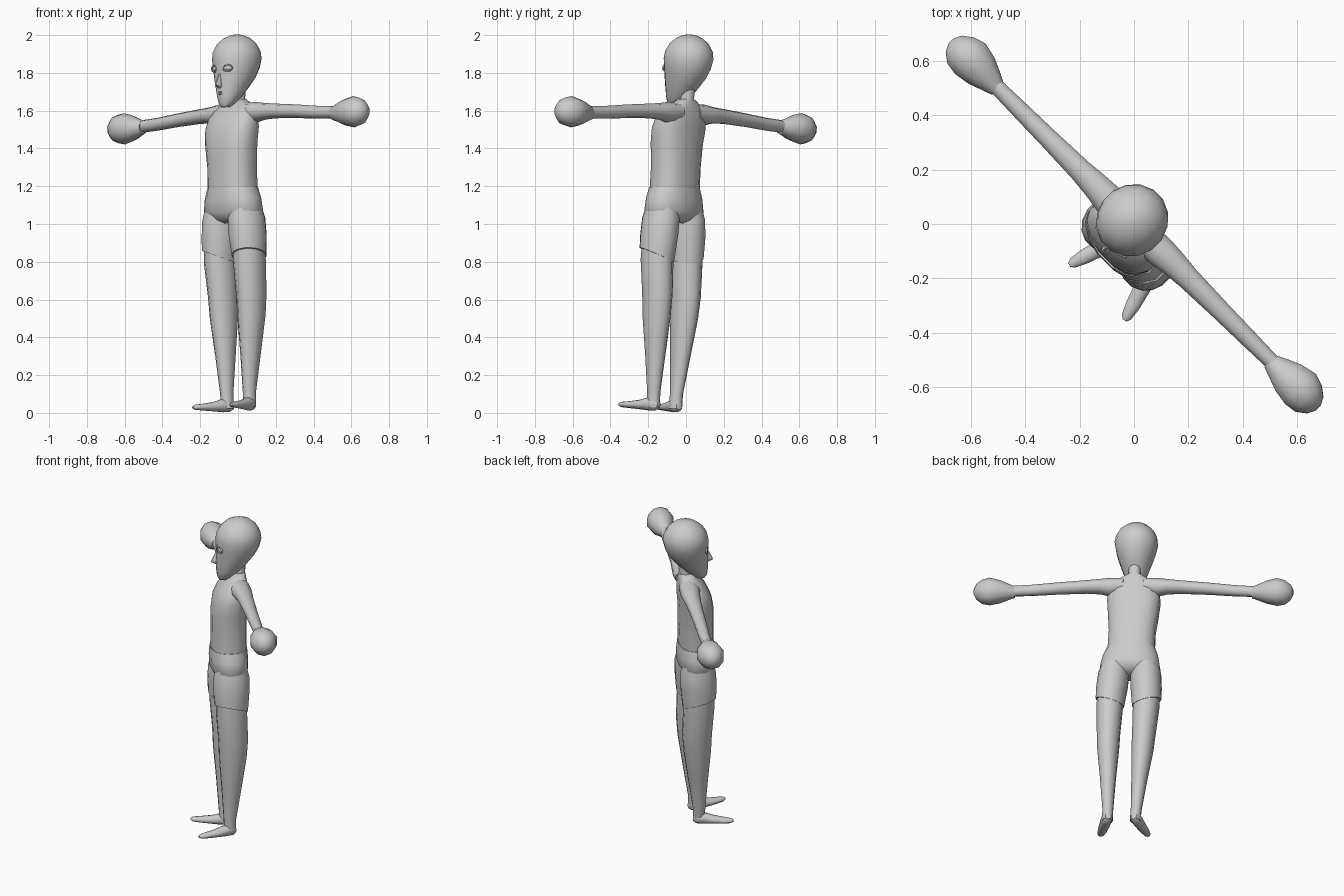
import bpy, bmesh, math
from mathutils import Matrix, Vector

cube = bpy.data.objects.get("Cube")
if cube:
    bpy.data.objects.remove(cube, do_unlink=True)

grey = bpy.data.materials.new("plain grey")
grey.use_nodes = True
GREY = (0.6, 0.6, 0.6, 1)
grey.diffuse_color = GREY
grey.node_tree.nodes["Principled BSDF"].inputs["Base Color"].default_value = GREY

# The figure is turned 45 degrees and leans slightly to one side about the shoulders
POSE = (Matrix.Translation((0, 0, 1.604)) @ Matrix.Rotation(math.radians(-45), 4, 'Z')
        @ Matrix.Rotation(math.radians(-3), 4, 'Y') @ Matrix.Translation((0, 0, -1.6)))
X, Y, Z = Vector((1, 0, 0)), Vector((0, 1, 0)), Vector((0, 0, 1))


def finish(name, bm, mirror=False):
    bmesh.ops.recalc_face_normals(bm, faces=bm.faces)
    mesh = bpy.data.meshes.new(name)
    bm.to_mesh(mesh)
    bm.free()
    mesh.materials.append(grey)
    obj = bpy.data.objects.new(name, mesh)
    bpy.context.collection.objects.link(obj)
    obj.matrix_world = POSE
    if mirror:
        obj.modifiers.new("both sides", 'MIRROR').use_mirror_merge = False
    bpy.ops.object.select_all(action='DESELECT')
    obj.select_set(True)
    bpy.context.view_layer.objects.active = obj
    bpy.ops.object.shade_smooth_by_angle(angle=math.radians(50))
    return obj


def loft(name, rings, a=X, b=Y, segs=16, power=2.0, mirror=False, slant=None):
    """Skin superellipse rings (centre, radius along a, radius along b)."""
    bm = bmesh.new()
    loops = []
    for i, (centre, ra, rb) in enumerate(rings):
        loop = []
        for k in range(segs):
            t = 2 * math.pi * (k + 0.5) / segs
            c, s = math.cos(t), math.sin(t)
            p = (Vector(centre) + a * ra * math.copysign(abs(c) ** (2 / power), c)
                 + b * rb * math.copysign(abs(s) ** (2 / power), s))
            if slant and i == len(rings) - 1:
                p.z += slant * (c - s)
            loop.append(bm.verts.new(p))
        loops.append(loop)
    for lo, hi in zip(loops, loops[1:]):
        for k in range(segs):
            n = (k + 1) % segs
            bm.faces.new((lo[k], lo[n], hi[n], hi[k]))
    bm.faces.new(loops[0])
    bm.faces.new(loops[-1])
    return finish(name, bm, mirror)


def ball(name, centre, size, turn=0.0, mirror=False):
    bm = bmesh.new()
    m = (Matrix.Translation(centre) @ Matrix.Rotation(turn, 4, 'Z')
         @ Matrix.Diagonal((*size, 1)))
    bmesh.ops.create_uvsphere(bm, u_segments=12, v_segments=8, radius=1, matrix=m)
    return finish(name, bm, mirror)


def upright(rows):
    return [((0, y, z), rx, ry) for z, y, rx, ry in rows]


# Head: egg with the chin pushed forward
loft("head", upright([
    (1.615, -.09, .022, .025), (1.635, -.08, .043, .046), (1.67, -.06, .062, .07),
    (1.72, -.035, .083, .096), (1.77, -.014, .104, .117), (1.82, 0, .12, .13),
    (1.87, .005, .13, .137), (1.91, .006, .125, .131), (1.95, .007, .104, .108),
    (1.98, .008, .07, .073), (1.995, .008, .035, .035), (2.0, .008, .01, .01)]))
loft("neck", upright([(1.6, .0, .05, .045), (1.66, .005, .037, .038), (1.74, .01, .037, .04)]))

# Face
loft("nose", upright([(1.715, -.125, .008, .01), (1.73, -.135, .016, .028),
                      (1.745, -.132, .012, .026), (1.79, -.122, .006, .012)]), segs=8)
for name, z in (("upper_lip", 1.694), ("lower_lip", 1.684)):
    ball(name, (0, -.118, z), (.022, .015, .006))
ball("eyes", (.05, -.112, 1.82), (.026, .01, .014), .35, True)

# Almond rims around the eyes
bm = bmesh.new()
SEG, SIDES = 16, 6
place = Matrix.Translation((.05, -.117, 1.82)) @ Matrix.Rotation(.35, 4, 'Z')
grid = []
for i in range(SEG):
    t = 2 * math.pi * i / SEG
    grid.append([bm.verts.new(place @ Vector((
        math.cos(t) * (.028 + .004 * math.cos(q)), .005 * math.sin(q),
        math.sin(t) * (.016 + .004 * math.cos(q)))))
        for q in (2 * math.pi * j / SIDES for j in range(SIDES))])
for i in range(SEG):
    for j in range(SIDES):
        i2, j2 = (i + 1) % SEG, (j + 1) % SIDES
        bm.faces.new((grid[i][j], grid[i2][j], grid[i2][j2], grid[i][j2]))
finish("eyelids", bm, True)

# Trunk, boxier than an ellipse
loft("torso", upright([
    (1.17, -.063, .142, .104), (1.3, -.06, .14, .104), (1.42, -.06, .152, .103),
    (1.5, -.05, .16, .1), (1.56, -.035, .155, .086), (1.605, -.018, .125, .066),
    (1.635, -.005, .08, .05), (1.655, 0, .045, .042)]), power=2.5)
loft("shorts_hips", upright([
    (1.185, -.063, .147, .109), (1.13, -.063, .168, .113), (1.06, -.062, .182, .112),
    (1.02, -.062, .15, .09), (1.0, -.062, .09, .055)]), power=2.3)

# Short legs with a hem that rises towards the outer front
loft("shorts_legs", [
    ((.085, -.062, 1.1), .08, .09), ((.096, -.062, 1.02), .092, .107),
    ((.102, -.064, .93), .094, .108), ((.11, -.068, .825), .086, .1)],
    mirror=True, slant=.026)

# Legs
loft("legs", [
    ((.106, -.066, .95), .075, .09), ((.109, -.066, .8), .08, .094),
    ((.106, -.057, .62), .071, .09), ((.103, -.06, .5), .066, .083),
    ((.094, -.068, .3), .048, .06), ((.085, -.078, .1), .033, .037),
    ((.083, -.078, .02), .032, .036)], segs=12, mirror=True)

# Feet splayed outwards
toe_way = Vector((.067, -.225, 0)).normalized()
heel = Vector((.076, -.045, 0))
side = toe_way.cross(Z)
loft("feet", [(heel + toe_way * d + Z * z, w, h) for d, z, w, h in (
    (0, .035, .018, .02), (.02, .038, .031, .036), (.06, .038, .034, .036),
    (.11, .033, .032, .026), (.18, .031, .028, .018), (.225, .031, .02, .014),
    (.24, .031, .009, .007))], a=side, b=Z, segs=10, mirror=True)

# Arms taper to the wrist and end in mitten-like fists
loft("arms", [((x, y, z), ry, rz) for x, y, z, ry, rz in (
    (.06, -.005, 1.585, .06, .05), (.14, -.003, 1.58, .06, .055),
    (.2, 0, 1.582, .053, .044), (.28, 0, 1.58, .045, .039), (.45, 0, 1.569, .038, .036),
    (.6, 0, 1.556, .034, .034), (.74, 0, 1.549, .029, .033))],
    a=Y, b=Z, segs=10, mirror=True)
loft("hands", [((x, y, 1.545), ry, rz) for x, y, ry, rz in (
    (.71, -.003, .032, .036), (.75, 0, .05, .05), (.8, .002, .071, .07),
    (.86, .004, .083, .083), (.905, 0, .072, .074), (.94, 0, .045, .048),
    (.955, 0, .015, .018))], a=Y, b=Z, segs=10, mirror=True)
